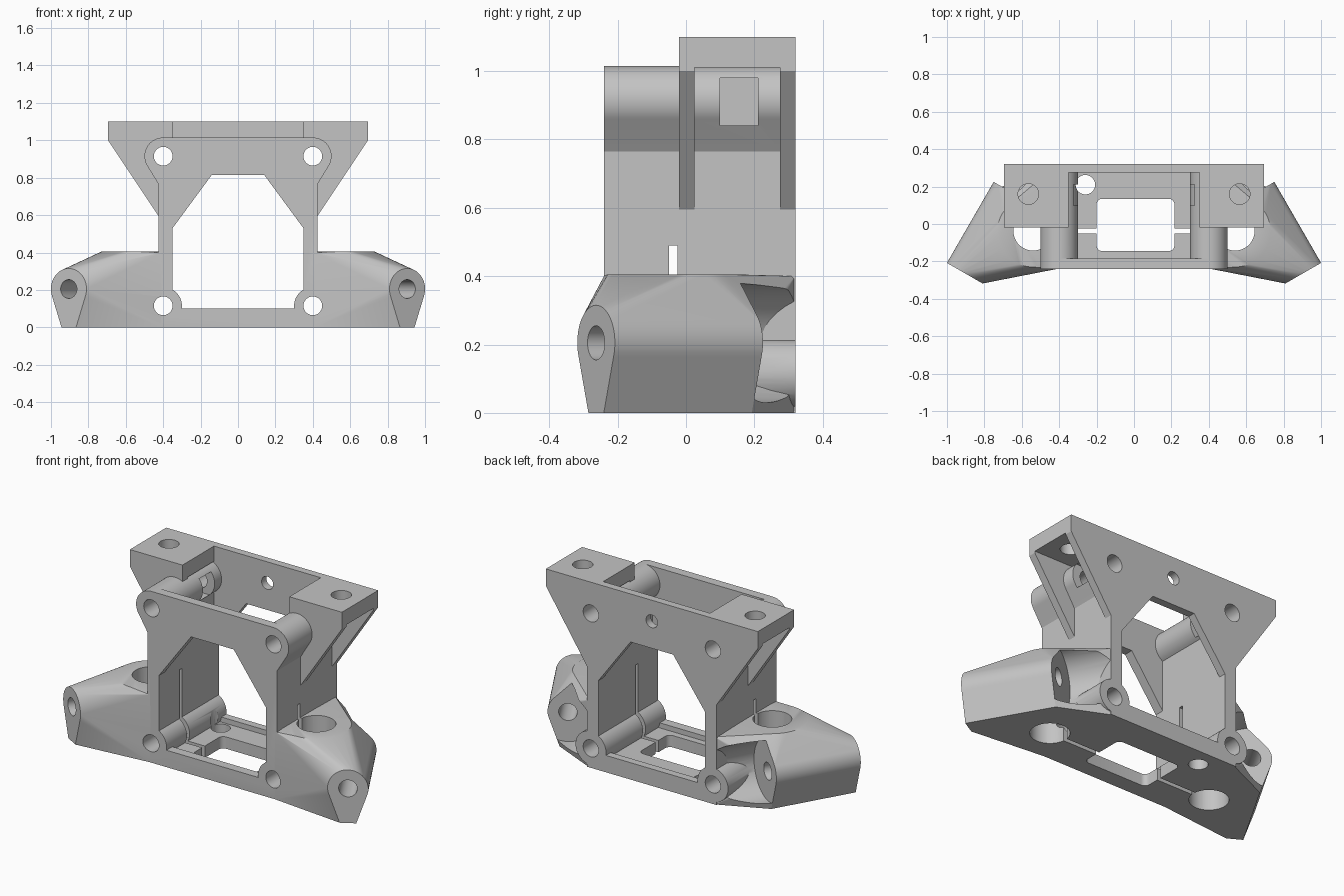
import bpy, bmesh, math
from mathutils import Vector, Matrix

if "Cube" in bpy.data.objects:
    bpy.data.objects.remove(bpy.data.objects["Cube"], do_unlink=True)

grey = bpy.data.materials.new("plain grey")
grey.use_nodes = True
COLOR = (0.55, 0.55, 0.55, 1)
grey.diffuse_color = COLOR
grey.node_tree.nodes["Principled BSDF"].inputs["Base Color"].default_value = COLOR


def finish(bm, name):
    bmesh.ops.recalc_face_normals(bm, faces=bm.faces)
    mesh = bpy.data.meshes.new(name)
    bm.to_mesh(mesh)
    bm.free()
    mesh.materials.append(grey)
    obj = bpy.data.objects.new(name, mesh)
    bpy.context.scene.collection.objects.link(obj)
    return obj


def prism(name, outline, y0, y1, rounding=0):
    """Extrude an x-z outline along y, optionally rounding its upright edges."""
    bm = bmesh.new()
    face = bm.faces.new([bm.verts.new((x, y0, z)) for x, z in outline])
    ext = bmesh.ops.extrude_face_region(bm, geom=[face])
    verts = [v for v in ext["geom"] if isinstance(v, bmesh.types.BMVert)]
    bmesh.ops.translate(bm, verts=verts, vec=(0, y1 - y0, 0))
    if rounding:
        upright = [e for e in bm.edges if abs(e.verts[0].co.z - e.verts[1].co.z) > .01]
        bmesh.ops.bevel(bm, geom=upright, offset=rounding, segments=6, profile=.5,
                        affect="EDGES")
    return finish(bm, name)


def box(name, x0, x1, y0, y1, z0, z1, rounding=0):
    return prism(name, [(x0, z0), (x1, z0), (x1, z1), (x0, z1)], y0, y1, rounding)


def rod(name, start, end, radius, sides=48):
    a, b = Vector(start), Vector(end)
    bm = bmesh.new()
    turn = (b - a).to_track_quat("Z", "Y").to_matrix().to_4x4()
    bmesh.ops.create_cone(bm, cap_ends=True, segments=sides, radius1=radius, radius2=radius,
                          depth=(b - a).length, matrix=Matrix.Translation((a + b) / 2) @ turn)
    return finish(bm, name)


def combine(base, tool, operation):
    mod = base.modifiers.new("cut", "BOOLEAN")
    mod.operation, mod.solver, mod.object = operation, "MANIFOLD", tool
    graph = bpy.context.evaluated_depsgraph_get()
    mesh = bpy.data.meshes.new_from_object(base.evaluated_get(graph))
    base.modifiers.clear()
    base.data = mesh
    bpy.data.objects.remove(tool, do_unlink=True)


def add(base, tool):
    combine(base, tool, "UNION")


def cut(base, tool):
    combine(base, tool, "DIFFERENCE")


def mirrored(half):
    return half + [(-x, z) for x, z in reversed(half)]


FRONT, BACK = -0.24, 0.32
BOLT_X, BOLT_TOP, BOLT_LOW = 0.4, 0.915, 0.115

# Front and back plates sharing one window
frame = prism("bracket_frame", mirrored([(.425, 0), (.425, .765), (.488, .868), (.4, 1.015)]),
              FRONT, -.185)
add(frame, prism("back_plate", mirrored([(.425, 0), (.425, .595), (.695, 1.0), (.695, 1.1)]),
                 .275, BACK))
cut(frame, prism("window", mirrored([(.35, .1), (.35, .53), (.14, .815)]), -.5, .5))
add(frame, box("floor", -.4, .4, FRONT + .02, BACK - .02, 0, .07))


def side_arm(s):
    """Clamp body blended into the angled bolt lug."""
    axis = Vector((s * .5, -.866, 0))
    across = Vector((.866, s * .5, 0))
    tip = Vector((s * .905, -.263, 0))
    heel = tip - axis * .5
    circle = [2 * math.pi * i / 48 for i in range(48)]
    points = [Vector((s * .41, y, z)) for y in (FRONT, BACK) for z in (0, .4)]
    points += [Vector((s * .54 + .19 * math.cos(a), -.04 + .19 * math.sin(a), z))
               for a in circle for z in (0, .405)]
    for end in (tip, heel):
        points += [end + across * .11 * math.cos(a) + Vector((0, 0, .205 + .11 * math.sin(a)))
                   for a in circle]
        points += [end + across * w for w in (-.045, .045)]
    bm = bmesh.new()
    for p in points:
        bm.verts.new(p)
    bmesh.ops.convex_hull(bm, input=bm.verts)
    bmesh.ops.delete(bm, geom=[v for v in bm.verts if not v.link_faces], context="VERTS")
    arm = finish(bm, "side_arm")
    up = Vector((0, 0, .205))
    cut(arm, rod("bolt_access", heel + up, heel + up - axis * .4, .175))
    cut(arm, rod("lug_bolt", tip + up + axis * .1, heel + up - axis * .1, .05))
    return arm


for s in (-1, 1):
    # Side walls, corner bosses and wing with its two ribs
    add(frame, prism("side_wall", [(s * x, z) for x, z in
        [(.35, 0), (.425, 0), (.425, .765), (.488, .868), (.4, .95), (.35, .9)]], FRONT, BACK))
    add(frame, side_arm(s))
    for z in (BOLT_LOW, BOLT_TOP):
        add(frame, rod("boss", (s * BOLT_X, FRONT, z), (s * BOLT_X, BACK, z), .1))
    add(frame, prism("rib", [(s * x, z) for x, z in
        [(.41, .595), (.425, .595), (.695, 1.0), (.695, 1.1), (.35, 1.1), (.35, .95), (.41, .9)]],
        -.02, .025))
    add(frame, box("wing_top", *sorted((s * .35, s * .695)), -.02, BACK, 1.01, 1.1))

for s in (-1, 1):
    # Bolt holes, clamp bore, clamp slit and wing hole
    for z in (BOLT_LOW, BOLT_TOP):
        cut(frame, rod("bolt", (s * BOLT_X, -.5, z), (s * BOLT_X, .5, z), .05))
    cut(frame, rod("bore", (s * .54, -.037, -.1), (s * .54, -.037, .5), .105))
    cut(frame, box("slit", *sorted((s * .15, s * .5)), -.05, -.025, -.1, .49))
    cut(frame, rod("wing_hole", (s * .565, .16, .97), (s * .565, .16, 1.2), .055))

# Nut pockets, floor opening and the small holes
cut(frame, box("nut_pocket", .25, .55, .1, .21, .84, .98))
cut(frame, box("nut_pocket", -.45, -.25, .1, .21, .84, .98))
cut(frame, box("floor_opening", -.2, .216, -.145, .135, -.1, .09, .03))
cut(frame, rod("floor_hole", (-.26, .21, -.1), (-.26, .21, .2), .052))
cut(frame, rod("back_hole", (0, .2, .975), (0, .5, .975), .038))

bpy.ops.object.select_all(action="DESELECT")
frame.select_set(True)
bpy.context.view_layer.objects.active = frame
bpy.ops.object.shade_smooth_by_angle(angle=math.radians(30))
